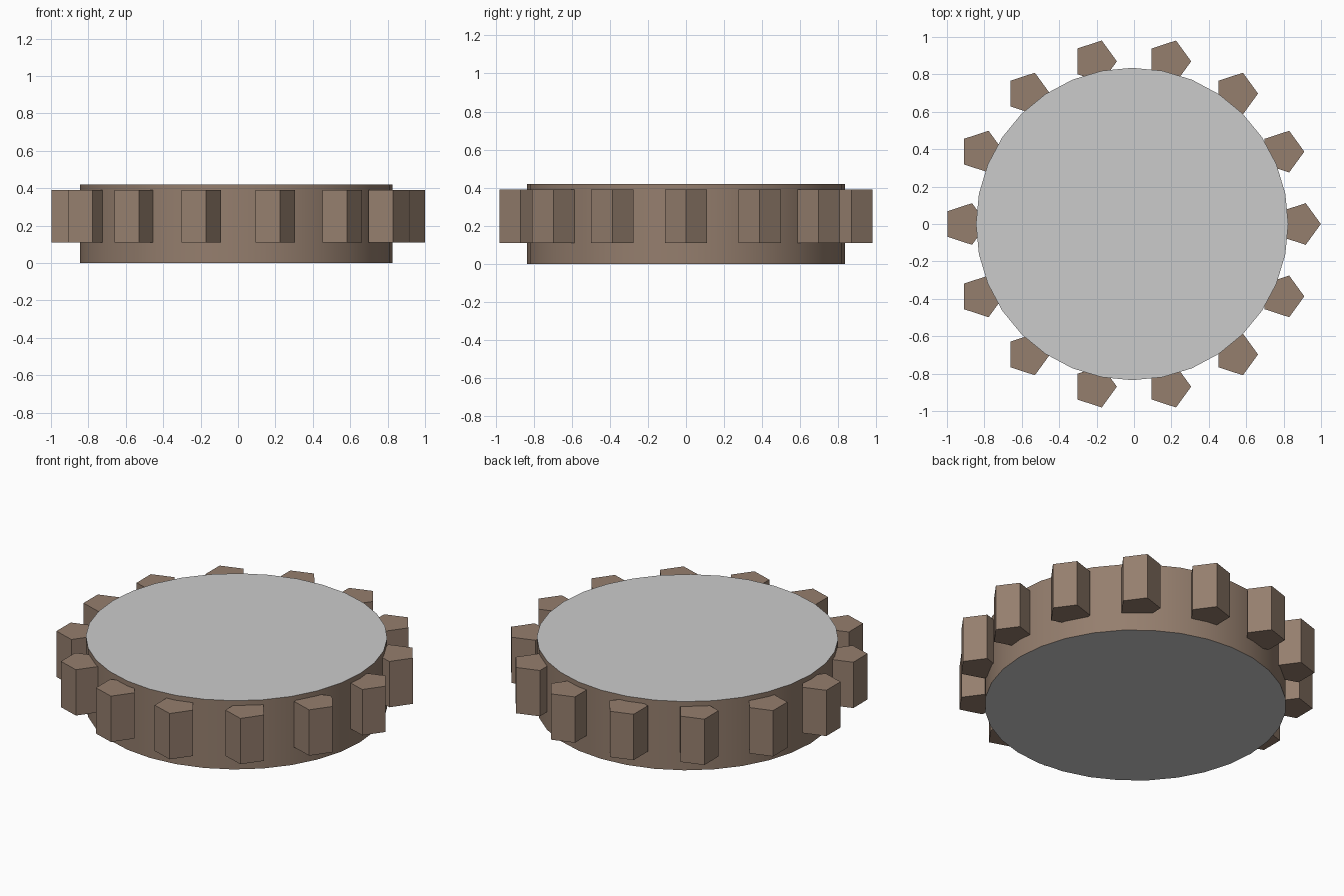
import bpy
from math import cos, sin, pi

if "Cube" in bpy.data.objects:
    bpy.data.objects.remove(bpy.data.objects["Cube"])

CX = -0.01                      # wheel axis; the pegs make the bounds centred
R, H = 0.835, 0.42

brown = bpy.data.materials.new("brown")
brown.diffuse_color = (0.30, 0.21, 0.155, 1)
brown.use_nodes = True
brown.node_tree.nodes["Principled BSDF"].inputs["Base Color"].default_value = brown.diffuse_color


def prism(name, sides, radius, x, y, z0, z1, turn=0.0, fill='NGON'):
    """Upright prism with its first corner pointing along +x plus turn."""
    bpy.ops.mesh.primitive_cylinder_add(vertices=sides, radius=radius, depth=z1 - z0,
                                        end_fill_type=fill,
                                        location=(x, y, (z0 + z1) / 2),
                                        rotation=(0, 0, turn - pi / 2))
    ob = bpy.context.object
    ob.name = name
    ob.data.materials.append(brown)
    return ob


# Smooth brown rim, open at both ends
rim = prism("rim", 32, R, CX, 0, 0, H, fill='NOTHING')
bpy.ops.object.shade_smooth_by_angle()

# Grey discs closing the top and bottom
for name, z, tilt in (("top_disc", H, 0), ("bottom_disc", 0, pi)):
    bpy.ops.mesh.primitive_circle_add(vertices=32, radius=R, fill_type='NGON',
                                      location=(CX, 0, z), rotation=(tilt, 0, 0))
    bpy.context.object.name = name

# Fourteen five-sided pegs, all facing the same way
COUNT, RING = 14, 0.892
for i in range(COUNT):
    a = 2 * pi * i / COUNT
    prism(f"peg_{i + 1}", 5, 0.117, CX + RING * cos(a), RING * sin(a), 0.11, 0.39, turn=pi / 2 - pi / 2)
